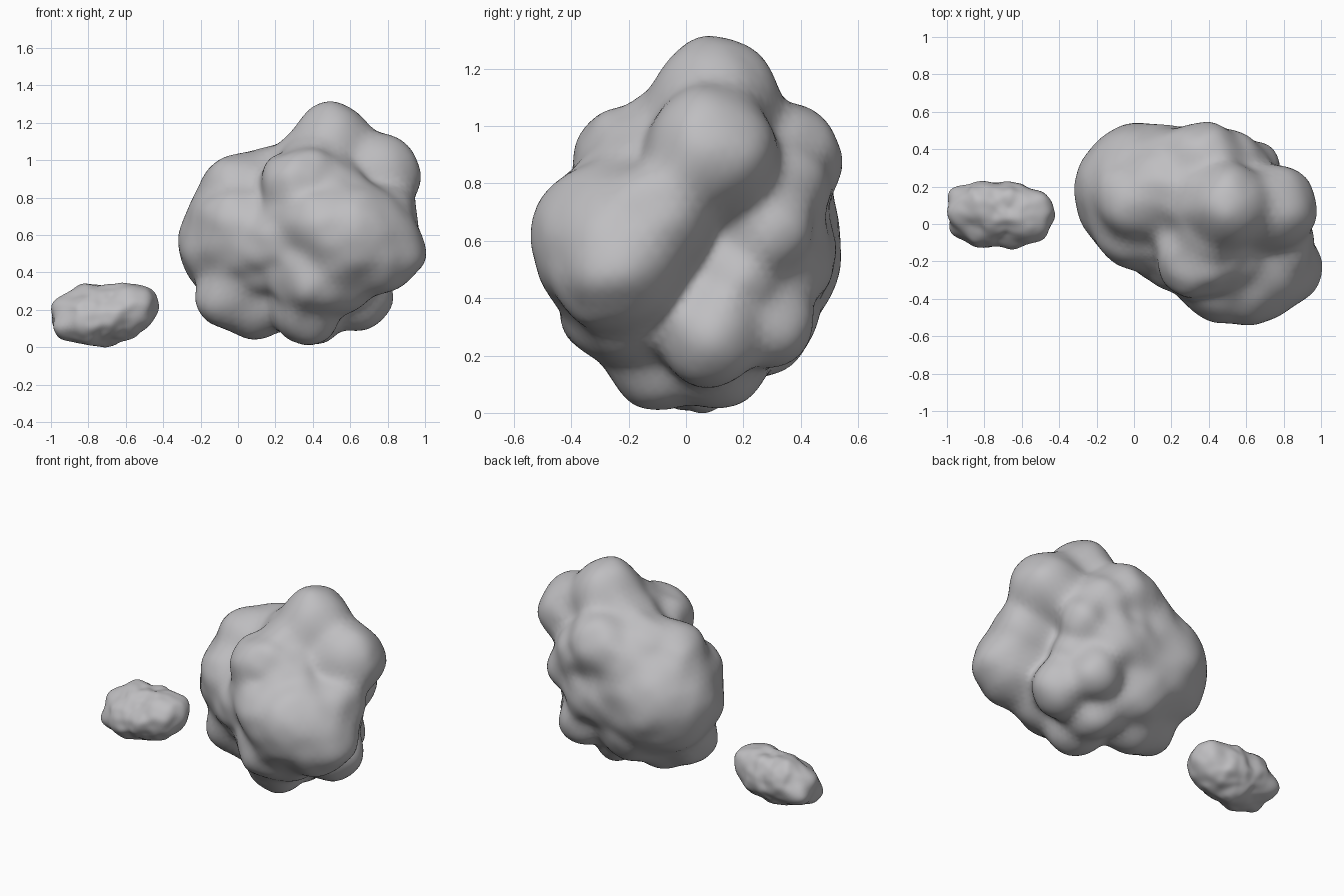
import bpy, bmesh, math
from mathutils import Vector, noise

if "Cube" in bpy.data.objects:
    bpy.data.objects.remove(bpy.data.objects["Cube"], do_unlink=True)

# One stone colour
stone = bpy.data.materials.new("grey stone")
stone.use_nodes = True
colour = (0.52, 0.515, 0.53, 1)
stone.diffuse_color = colour
bsdf = next(n for n in stone.node_tree.nodes if n.type == 'BSDF_PRINCIPLED')
bsdf.inputs["Base Color"].default_value = colour
bsdf.inputs["Roughness"].default_value = 0.8


def blended_distance(p, lumps, sharpness):
    """Distance from p to the soft union of all the lumps."""
    gaps = [(p - c).length - r for c, r in lumps]
    nearest = min(gaps)
    total = sum(math.exp(sharpness * (nearest - g)) for g in gaps)
    return nearest - math.log(total) / sharpness


def make_rock(name, lumps, centre, reach, sharpness, bump, frequency):
    """Shrink-wrap a ball onto rounded lumps, then roughen it."""
    lumps = [(Vector(l[:-1]), l[-1]) for l in lumps]
    centre = Vector(centre)
    bm = bmesh.new()
    bmesh.ops.create_icosphere(bm, subdivisions=5, radius=1)
    for v in bm.verts:
        way = v.co.normalized()
        t = reach
        for step in range(30):
            d = blended_distance(centre + way * t, lumps, sharpness)
            t -= d
            if d < 0.001:
                break
        p = centre + way * t
        rough = noise.noise(p * frequency) + 0.5 * noise.noise(p * frequency * 2)
        v.co = p + way * bump * rough
    bmesh.ops.smooth_vert(bm, verts=bm.verts, factor=0.5,
                          use_axis_x=True, use_axis_y=True, use_axis_z=True)
    for f in bm.faces:
        f.smooth = True
    mesh = bpy.data.meshes.new(name)
    bm.to_mesh(mesh)
    bm.free()
    mesh.materials.append(stone)
    rock = bpy.data.objects.new(name, mesh)
    bpy.context.collection.objects.link(rock)
    rock.modifiers.new("finer surface", 'SUBSURF').levels = 1


# Lumps are x, y, z, radius
boulder_lumps = [
    (.33, 0, .6, .36),         # core
    (.04, .18, .57, .36),      # broad side shoulder
    (0, .12, .83, .2),
    (.17, .2, .87, .2),
    (.18, .31, .73, .2),
    (0, -.04, .65, .2),
    (.14, -.08, .5, .2),
    (-.07, .05, .27, .17),     # underside knobs
    (.1, .08, .22, .18),
    (.36, -.11, .18, .18),
    (.4, .1, .2, .18),
    (.65, .08, .24, .16),
    (.68, .1, .3, .13),
    (.55, .3, .31, .15),
    (.2, .25, .33, .2),
    (.32, -.2, .88, .19),      # front ridge
    (.5, -.18, .8, .2),
    (.68, -.15, .68, .2),
    (.4, -.05, .95, .18),
    (.43, -.28, .65, .21),     # front bulge
    (.6, -.26, .6, .28),
    (.77, -.24, .52, .23),
    (.8, -.1, .68, .18),
    (.4, -.24, .38, .2),
    (.55, -.2, .38, .2),
    (.51, .1, 1.09, .22),      # peak
    (.33, .12, .97, .18),
    (.74, .09, .92, .23),
    (.36, .36, .89, .19),      # rear
    (.5, .3, .8, .2),
    (.54, .2, .73, .2),
    (.67, .31, .63, .12),
    (.64, .2, .46, .13),
    (.38, .25, .55, .27),
]
pebble_lumps = [
    (-.72, .06, .17, .16),
    (-.85, .07, .17, .13),
    (-.93, .06, .19, .07),
    (-.8, .1, .21, .125),
    (-.6, .05, .19, .145),
    (-.54, .06, .23, .1),
    (-.55, 0, .21, .1),
    (-.52, .09, .25, .08),
    (-.8, 0, .14, .13),
    (-.66, -.01, .16, .115),
    (-.9, 0, .12, .08),
    (-.92, .13, .15, .07),
    (-.66, .1, .2, .12),
]

make_rock("boulder", boulder_lumps, (.35, 0, .62), 1, 38, .028, 5)
make_rock("small_rock", pebble_lumps, (-.71, .06, .17), .4, 70, .018, 9)
